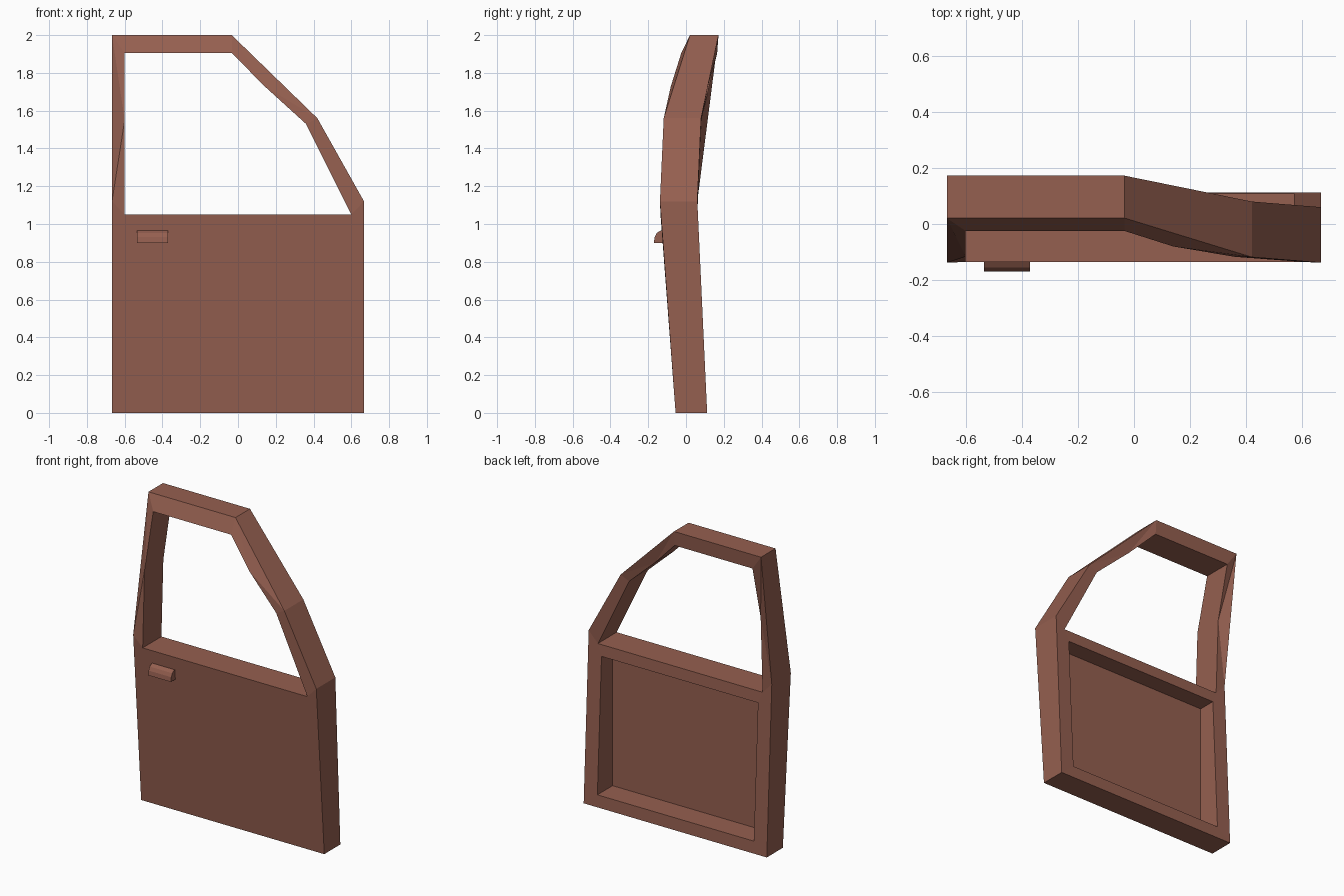
import bpy, bmesh

if "Cube" in bpy.data.objects:
    bpy.data.objects.remove(bpy.data.objects["Cube"])

paint = bpy.data.materials.new("brown_paint")
paint.diffuse_color = (0.30, 0.115, 0.08, 1)
paint.use_nodes = True
paint.node_tree.nodes["Principled BSDF"].inputs["Base Color"].default_value = paint.diffuse_color


def make_object(name, verts, faces):
    keys = list(verts)
    mesh = bpy.data.meshes.new(name)
    mesh.from_pydata([verts[k] for k in keys], [],
                     [[keys.index(k) for k in f] for f in faces])
    bm = bmesh.new()
    bm.from_mesh(mesh)
    bmesh.ops.recalc_face_normals(bm, faces=bm.faces)
    bm.to_mesh(mesh)
    bm.free()
    mesh.materials.append(paint)
    obj = bpy.data.objects.new(name, mesh)
    bpy.context.collection.objects.link(obj)
    return obj


# Door outline and window opening: (x, z, front y, back y)
outer = {
    "BL": (-0.667, 0, -0.055, 0.112), "BR": (0.667, 0, -0.055, 0.112),
    "R": (0.667, 1.12, -0.138, 0.06), "A": (0.42, 1.56, -0.118, 0.08),
    "T": (-0.033, 2, 0.021, 0.172), "TL": (-0.667, 2, 0.021, 0.172),
    "L": (-0.667, 1.12, -0.138, 0.06),
}
inner = {
    "bl": (-0.6, 1.05, -0.135, 0.06), "br": (0.6, 1.05, -0.135, 0.06),
    "a": (0.36, 1.53, -0.117, 0.078), "m": (0.14, 1.73, -0.08, 0.116),
    "t": (-0.033, 1.905, -0.025, 0.165), "tl": (-0.6, 1.905, -0.025, 0.165),
    "lm": (-0.6, 1.55, -0.116, 0.08),
}
verts = {}
for k, (x, z, f, b) in {**outer, **inner}.items():
    verts["f" + k] = (x, f, z)
    verts["b" + k] = (x, b, z)

# Recessed inner panel corners on the back
recess = {"1": (-0.57, 0.08), "2": (0.57, 0.08), "3": (0.57, 0.975), "4": (-0.57, 0.975)}
for k, (x, z) in recess.items():
    verts["r" + k] = (x, 0.112 - 0.052 * z / 1.08, z)
    verts["p" + k] = (x, -0.05, z)

# Window frame, same layout front and back
frame = ["R A a br", "A m a", "A T m", "T t m", "T TL tl t",
         "TL lm tl", "TL L lm", "L bl lm"]
faces = [[s + k for k in f.split()] for f in frame for s in "fb"]
# Lower skin and the rim around the recess
faces.append(["f" + k for k in "BL BR R br bl L".split()])
faces += [f.split() for f in ("bBL bBR r2 r1", "bBR bR bbr r3 r2",
                              "bbr bbl r4 r3", "bbl bL bBL r1 r4", "p1 p2 p3 p4")]
# Walls joining the loops
for a, b, loop in (("f", "b", outer), ("f", "b", inner), ("r", "p", recess)):
    ks = list(loop)
    for k, n in zip(ks, ks[1:] + ks[:1]):
        faces.append([a + k, a + n, b + n, b + k])
make_object("door", verts, faces)

# Handle: curved cross-section extruded along x
profile = [(-0.11, 0.9), (-0.17, 0.9), (-0.166, 0.93), (-0.155, 0.952),
           (-0.135, 0.965), (-0.11, 0.965)]
n = len(profile)
hv = {(s, i): (x, *p) for s, x in enumerate((-0.535, -0.37)) for i, p in enumerate(profile)}
hf = [[(s, i) for i in range(n)] for s in (0, 1)]
hf += [[(0, i), (0, (i + 1) % n), (1, (i + 1) % n), (1, i)] for i in range(n)]
make_object("door_handle", hv, hf)
